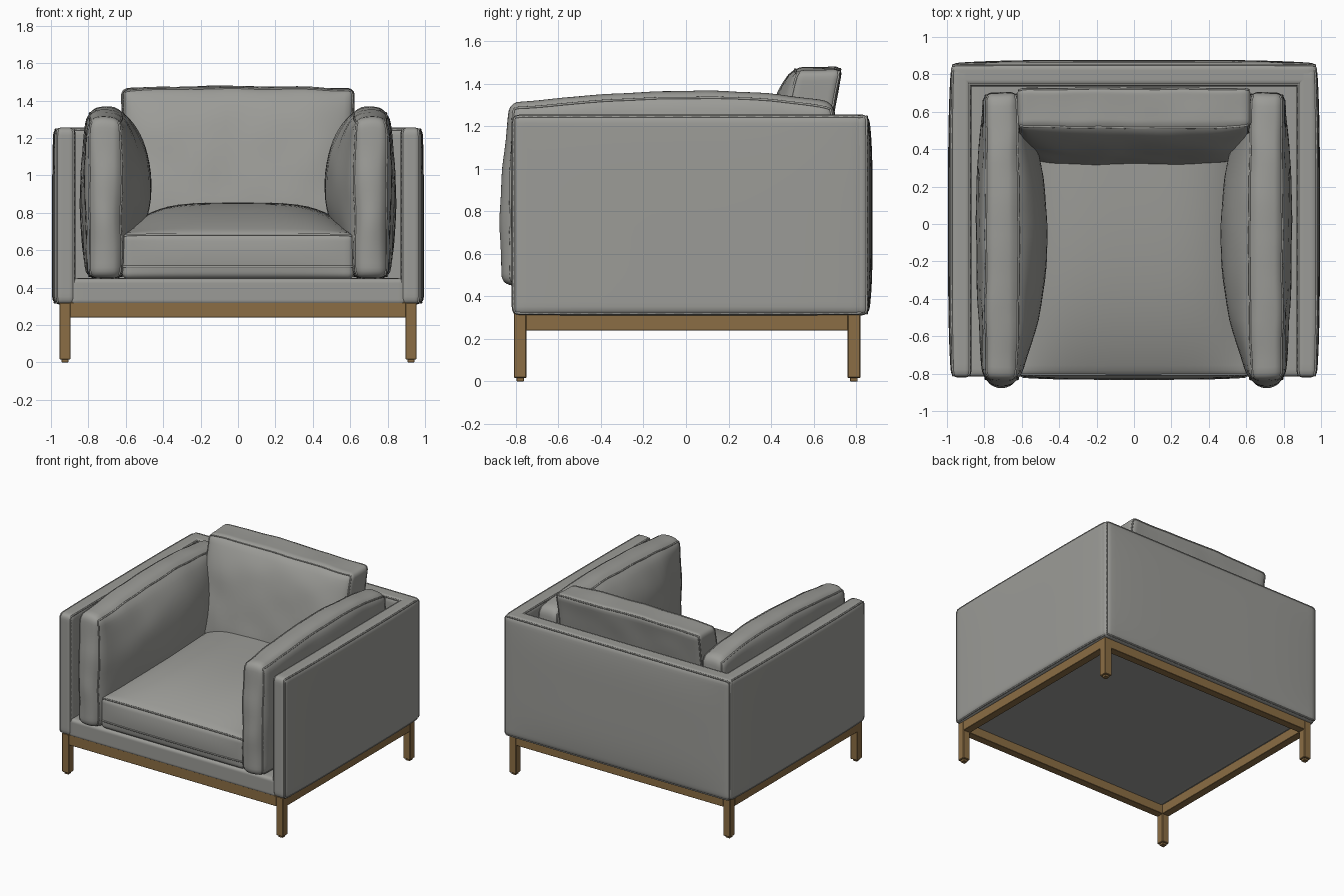
import bpy, bmesh, math
from mathutils import Vector, noise

if "Cube" in bpy.data.objects:
    bpy.data.objects.remove(bpy.data.objects["Cube"])


def material(name, rgb):
    m = bpy.data.materials.new(name)
    m.diffuse_color = (*rgb, 1)
    m.use_nodes = True
    m.node_tree.nodes["Principled BSDF"].inputs["Base Color"].default_value = m.diffuse_color
    return m


FABRIC = material("grey fabric", (0.33, 0.33, 0.31))
WOOD = material("oak wood", (0.26, 0.155, 0.058))


def add_mesh(name, bm, mat, smooth=True):
    bmesh.ops.recalc_face_normals(bm, faces=bm.faces)
    me = bpy.data.meshes.new(name)
    bm.to_mesh(me)
    bm.free()
    me.materials.append(mat)
    for p in me.polygons:
        p.use_smooth = smooth
    ob = bpy.data.objects.new(name, me)
    bpy.context.collection.objects.link(ob)
    return ob


def padded(name, lo, hi, r, shape=None, flip=1, seam_axis=None, seams=(-1, 1), wrinkle=0.0):
    """Rounded soft box; shape(u, v, w) returns an offset; optional piping loops."""
    lo, hi = Vector(lo), Vector(hi)
    mid, half = (lo + hi) / 2, (hi - lo) / 2

    def place(c):
        # crowd the grid toward the edges, then round them
        p = Vector([math.sin(a * math.pi / 2) * h for a, h in zip(c, half)])
        q = Vector([max(-(h - r), min(h - r, a)) for a, h in zip(p, half)])
        d = p - q
        if d.length > 1e-6:
            p = q + d.normalized() * r
        u = [max(-1, min(1, a / h)) for a, h in zip(p, half)]
        p = p + mid
        if shape:
            p += Vector(shape(*u))
        if wrinkle:
            p += wrinkle * noise.noise_vector(p * 5)
        p.x *= flip
        return p

    bm = bmesh.new()
    bmesh.ops.create_cube(bm, size=2)
    bmesh.ops.subdivide_edges(bm, edges=bm.edges[:], cuts=29, use_grid_fill=True)
    for v in bm.verts:
        v.co = place(v.co)
    add_mesh(name, bm, FABRIC)

    # piping follows the edge of the box through the same shaping
    if seam_axis is None:
        return
    n = 30
    side = [-1 + 2 * i / n for i in range(n)]
    ring = ([(t, -1) for t in side] + [(1, t) for t in side]
            + [(-t, 1) for t in side] + [(-1, -t) for t in side])
    for k, s in enumerate(seams):
        cu = bpy.data.curves.new(name + "_piping", 'CURVE')
        cu.dimensions = '3D'
        cu.bevel_depth = 0.006
        cu.bevel_resolution = 1
        sp = cu.splines.new('POLY')
        sp.points.add(len(ring) - 1)
        sp.use_cyclic_u = True
        for pt, ab in zip(sp.points, ring):
            c = list(ab)
            c.insert(seam_axis, s)
            pt.co = (*place(c), 1)
        cu.materials.append(FABRIC)
        ob = bpy.data.objects.new(f"{name}_piping_{k + 1}", cu)
        bpy.context.collection.objects.link(ob)


def box(name, lo, hi, mat, bevel=0.004):
    lo, hi = Vector(lo), Vector(hi)
    bm = bmesh.new()
    bmesh.ops.create_cube(bm, size=1)
    for v in bm.verts:
        v.co = Vector([m + c * s for m, c, s in zip((lo + hi) / 2, v.co, hi - lo)])
    bmesh.ops.bevel(bm, geom=bm.edges[:], offset=bevel, segments=1, affect='EDGES')
    add_mesh(name, bm, mat, False)


# wooden legs, glides and side rails
for sx, side in ((-1, "left"), (1, "right")):
    for y0, end in ((-0.81, "front"), (0.76, "back")):
        xs = sorted((sx * 0.895, sx * 0.955))
        box(f"{end}_{side}_leg", (xs[0], y0, 0.015), (xs[1], y0 + 0.06, 0.32), WOOD)
        box(f"{end}_{side}_glide", (xs[0] + .012, y0 + .012, 0), (xs[1] - .012, y0 + .048, 0.02), WOOD, 0.002)
    box(f"{side}_rail", (xs[0], -0.752, 0.24), (xs[1], 0.762, 0.32), WOOD, 0.002)
for y0, end in ((-0.81, "front"), (0.76, "back")):
    box(f"{end}_rail", (-0.897, y0, 0.24), (0.897, y0 + 0.06, 0.32), WOOD, 0.002)


def bump(a, p=2):
    return 1 - abs(a) ** p


# upholstered shell: base, two side panels and back panel
padded("base", (-0.9, -0.815, 0.308), (0.9, 0.80, 0.45), 0.025)
for s, side in ((-1, "left"), (1, "right")):
    padded(f"{side}_side_panel", (0.868, -0.82, 0.31), (0.978, 0.845, 1.255), 0.035,
           lambda u, v, w: (0.016 * max(u, 0) * bump(v, 4) * bump(w * 0.6 + 0.2, 4), 0, 0),
           s, 0)
padded("back_panel", (-0.978, 0.735, 0.31), (0.978, 0.86, 1.255), 0.035,
       lambda u, v, w: (0, 0.018 * max(v, 0) * bump(u, 4) * bump(w, 4), 0), 1, 1)

# arm cushions: bulge strongly inward, arched on top
def arm_shape(u, v, w):
    if u < 0:
        dx = -0.155 * -u * bump(v) * bump(max(-1, w - 0.2 * bump(w)))
    else:
        dx = 0.04 * u * bump(v) * bump(w)
    dy = -0.045 * max(-v, 0) * bump(u) * bump(w * 0.7 + 0.3)
    dz = max(w, 0) * (0.055 * bump(v - 0.15 * bump(v)) + 0.02 * bump(u))
    return dx, dy, dz


for s, side in ((-1, "left"), (1, "right")):
    padded(f"{side}_arm_cushion", (0.615, -0.83, 0.45), (0.805, 0.70, 1.29), 0.05,
           arm_shape, s, 0, wrinkle=0.008)


# seat cushion: crowned, rising from a low front edge
def seat_shape(u, v, w):
    rise = 1 - ((1 - v) / 2) ** 4
    dz = 0.165 * max(w, 0) * rise * bump(u, 4)
    dy = -0.015 * max(-v, 0) * bump(u, 4) * bump(w)
    return 0, dy, dz


padded("seat_cushion", (-0.62, -0.815, 0.445), (0.62, 0.55, 0.69), 0.035,
       seat_shape, 1, 2, (-0.3, 1))


# back cushion: leaning and full at the front
def back_shape(u, v, w):
    lean = 0.2 * 0.4 * w
    full = -0.08 * max(-v, 0) * bump(u, 6) * bump(w, 4)
    top = 0.012 * max(w, 0) * bump(u)
    return 0, lean + full, top


padded("back_cushion", (-0.622, 0.435, 0.65), (0.622, 0.655, 1.465), 0.04,
       back_shape, 1, 1, wrinkle=0.008)
